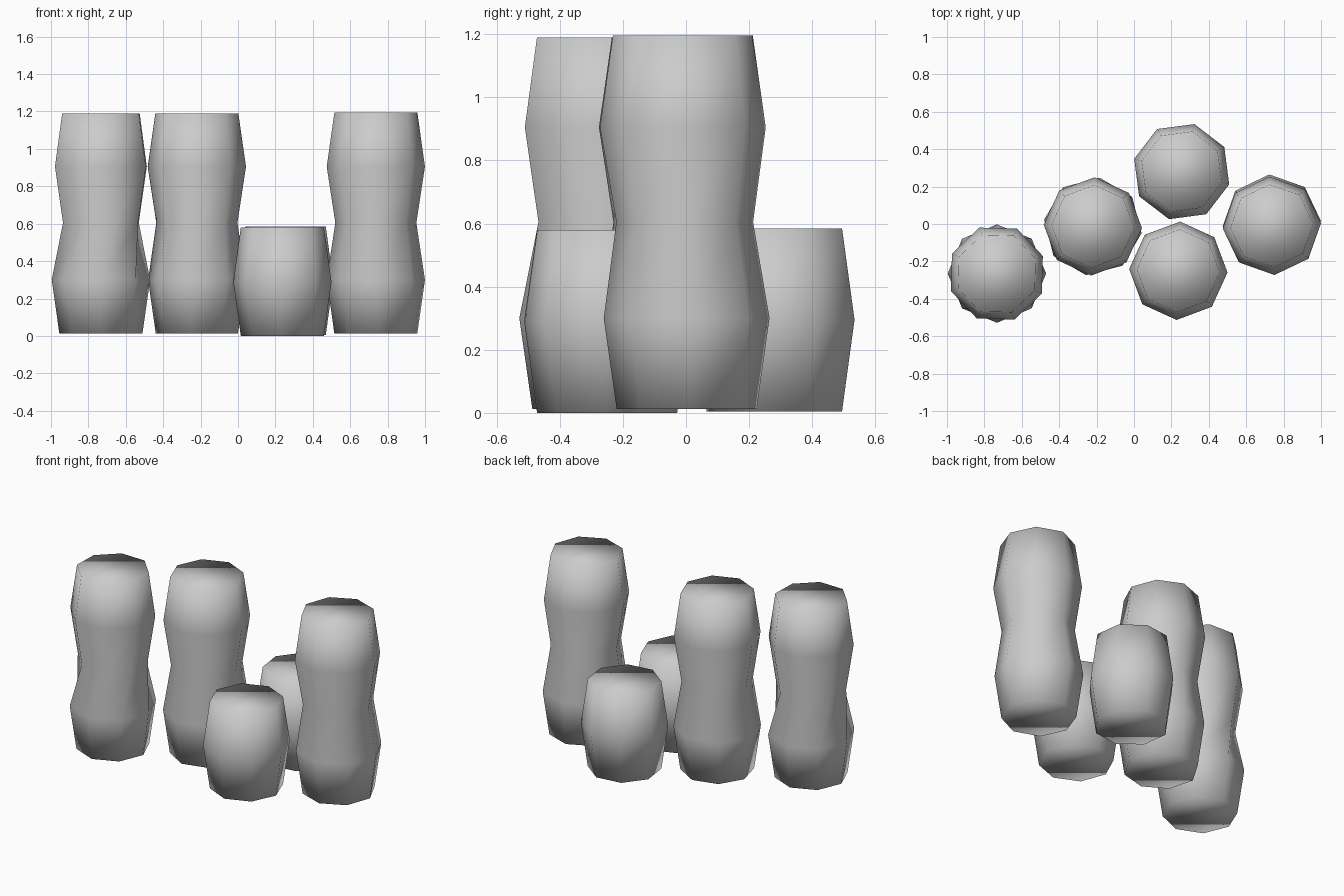
import bpy
import bmesh
from math import cos, sin, radians, pi

cube = bpy.data.objects.get("Cube")
if cube:
    bpy.data.objects.remove(cube, do_unlink=True)

# One plain grey for every barrel
grey = bpy.data.materials.new("plain_grey")
grey.use_nodes = True
colour = (0.6, 0.6, 0.6, 1.0)
grey.diffuse_color = colour
grey.node_tree.nodes["Principled BSDF"].inputs["Base Color"].default_value = colour

SIDES = 8
BELLY = 0.263
RIM = 0.222


def barrel_stack(name, rings):
    """Closed octagonal stack from rings of (x, y, z, radius, turn in degrees)."""
    bm = bmesh.new()
    loops = []
    for x, y, z, radius, turn in rings:
        angles = [radians(turn) + 2 * pi * i / SIDES for i in range(SIDES)]
        loops.append([bm.verts.new((x + radius * cos(a), y + radius * sin(a), z))
                      for a in angles])
    for low, high in zip(loops, loops[1:]):
        for i in range(SIDES):
            j = (i + 1) % SIDES
            bm.faces.new((low[i], low[j], high[j], high[i]))
    bm.faces.new(loops[-1])
    bm.faces.new(loops[0][::-1])
    for face in bm.faces:
        face.smooth = True
    mesh = bpy.data.meshes.new(name)
    bm.to_mesh(mesh)
    bm.free()
    mesh.materials.append(grey)
    obj = bpy.data.objects.new(name, mesh)
    bpy.context.collection.objects.link(obj)


def single(name, x, y, base, turn):
    barrel_stack(name, [(x, y, base, RIM, turn),
                        (x, y, base + 0.29, BELLY, turn),
                        (x, y, base + 0.58, RIM, turn)])


def double(name, x, y, low_turn, high_turn, top=1.19, shift=0.0):
    barrel_stack(name, [(x, y, 0.012, RIM, low_turn),
                        (x, y, 0.30, BELLY, low_turn),
                        (x, y + shift / 2, 0.605, RIM - 0.005, high_turn),
                        (x, y + shift, 0.905, BELLY, high_turn),
                        (x, y + shift, top, RIM, high_turn)])


# Tall stacks of two barrels
double("right_tall_barrels", -0.733, -0.265, 0, 21)
double("middle_tall_barrels", -0.22, -0.013, -8, -2)
double("left_tall_barrels", 0.737, 0.002, 3, 3, top=1.195, shift=-0.012)

# Short single barrels
single("front_short_barrel", 0.237, -0.25, 0.0, -2)
single("back_short_barrel", 0.255, 0.28, 0.005, 30)
